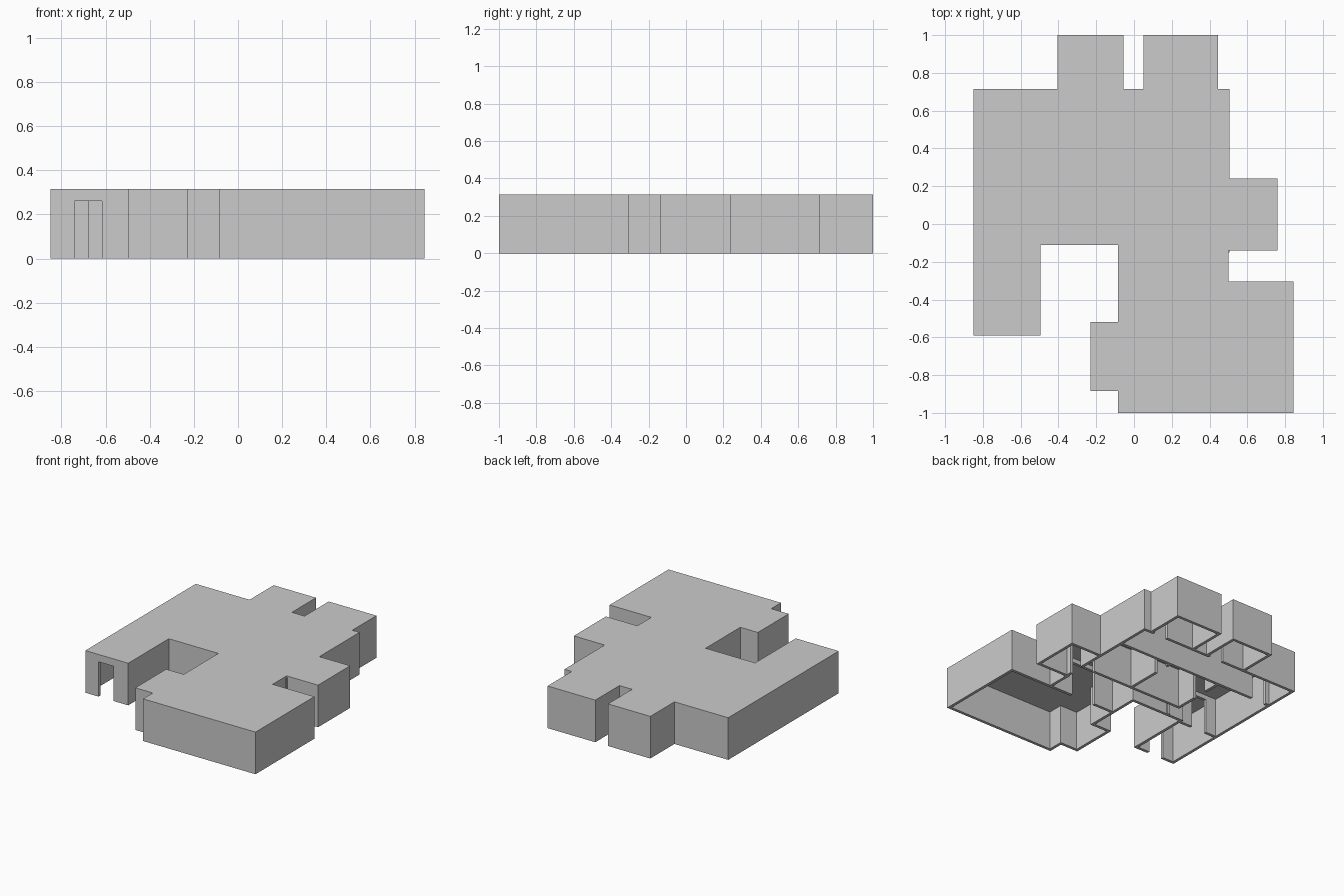
import bpy
import bmesh

cube = bpy.data.objects.get("Cube")
if cube:
    bpy.data.objects.remove(cube, do_unlink=True)

HEIGHT, WALL, DOOR_TOP = 0.315, 0.022, 0.26

grey = bpy.data.materials.new("plain_grey")
grey.use_nodes = True
grey.diffuse_color = (0.6, 0.6, 0.6, 1)
grey.node_tree.nodes["Principled BSDF"].inputs["Base Color"].default_value = (0.6, 0.6, 0.6, 1)


def add_object(name, bm):
    mesh = bpy.data.meshes.new(name)
    bm.to_mesh(mesh)
    bm.free()
    mesh.materials.append(grey)
    obj = bpy.data.objects.new(name, mesh)
    bpy.context.scene.collection.objects.link(obj)
    return obj


def add_box(bm, low, high):
    verts = bmesh.ops.create_cube(bm, size=1)["verts"]
    for v in verts:
        for i in range(3):
            v.co[i] = high[i] if v.co[i] > 0 else low[i]


def partition(name, axis, at, start, end, doors=()):
    """Straight inner wall along an axis, with door gaps under lintels."""
    bm = bmesh.new()

    def piece(a, b, base):
        low, high = [0, 0, base], [0, 0, HEIGHT - WALL / 2]
        low[axis], high[axis] = a, b
        low[1 - axis], high[1 - axis] = at - WALL / 2, at + WALL / 2
        add_box(bm, low, high)

    cursor = start
    for a, b in doors:
        if a > cursor:
            piece(cursor, a, 0)
        piece(a, b, DOOR_TOP)
        cursor = b
    if end > cursor:
        piece(cursor, end, 0)
    return add_object(name, bm)


# Outer walls and flat roof: one outline, raised, open below, thickened inward
outline = [
    (-0.85, -0.59), (-0.495, -0.59), (-0.495, -0.11), (-0.085, -0.11),
    (-0.085, -0.52), (-0.23, -0.52), (-0.23, -0.885), (-0.085, -0.885),
    (-0.085, -1), (0.845, -1), (0.845, -0.305), (0.5, -0.305),
    (0.5, -0.14), (0.76, -0.14), (0.76, 0.24), (0.505, 0.24),
    (0.505, 0.715), (0.445, 0.715), (0.445, 1), (0.05, 1),
    (0.05, 0.715), (-0.055, 0.715), (-0.055, 1), (-0.405, 1),
    (-0.405, 0.715), (-0.85, 0.715),
]
bm = bmesh.new()
low = [bm.verts.new((x, y, 0)) for x, y in outline]
top = [bm.verts.new((x, y, HEIGHT)) for x, y in outline]
bm.faces.new(top)
for i in range(len(outline)):
    j = (i + 1) % len(outline)
    bm.faces.new((low[i], low[j], top[j], top[i]))
shell = add_object("outer_walls_and_roof", bm)
solid = shell.modifiers.new("thickness", "SOLIDIFY")
solid.thickness = WALL
solid.offset = -1
solid.use_even_offset = True

# Front doorway
bm = bmesh.new()
add_box(bm, (-0.74, -0.65, -0.1), (-0.615, -0.54, DOOR_TOP))
cutter = add_object("front_door_cutter", bm)
cutter.hide_render = True
cutter.hide_set(True)
cut = shell.modifiers.new("front_door", "BOOLEAN")
cut.operation = "DIFFERENCE"
cut.solver = "EXACT"
cut.object = cutter

# Inner walls along x
partition("back_left_room_wall", 0, 0.705, 0.06, 0.435, [(0.3, 0.41)])
partition("back_right_room_wall", 0, 0.705, -0.395, -0.065, [(-0.2, -0.09)])
partition("long_corridor_wall", 0, 0.45, -0.84, 0.495, [(-0.8, -0.68)])
partition("middle_wall", 0, 0.03, -0.38, 0.39)
partition("entrance_wall", 0, -0.12, -0.84, -0.505, [(-0.74, -0.615)])
partition("main_room_wall", 0, -0.315, -0.075, 0.5, [(0.1, 0.3)])

# Inner walls along y
partition("side_room_wall", 1, 0.495, -0.15, 0.23, [(-0.08, 0.03)])
partition("hall_wall", 1, -0.38, -0.1, 0.45, [(-0.08, 0.02), (0.2, 0.32)])
partition("closet_wall", 1, 0.05, 0.03, 0.45, [(0.3, 0.41)])
